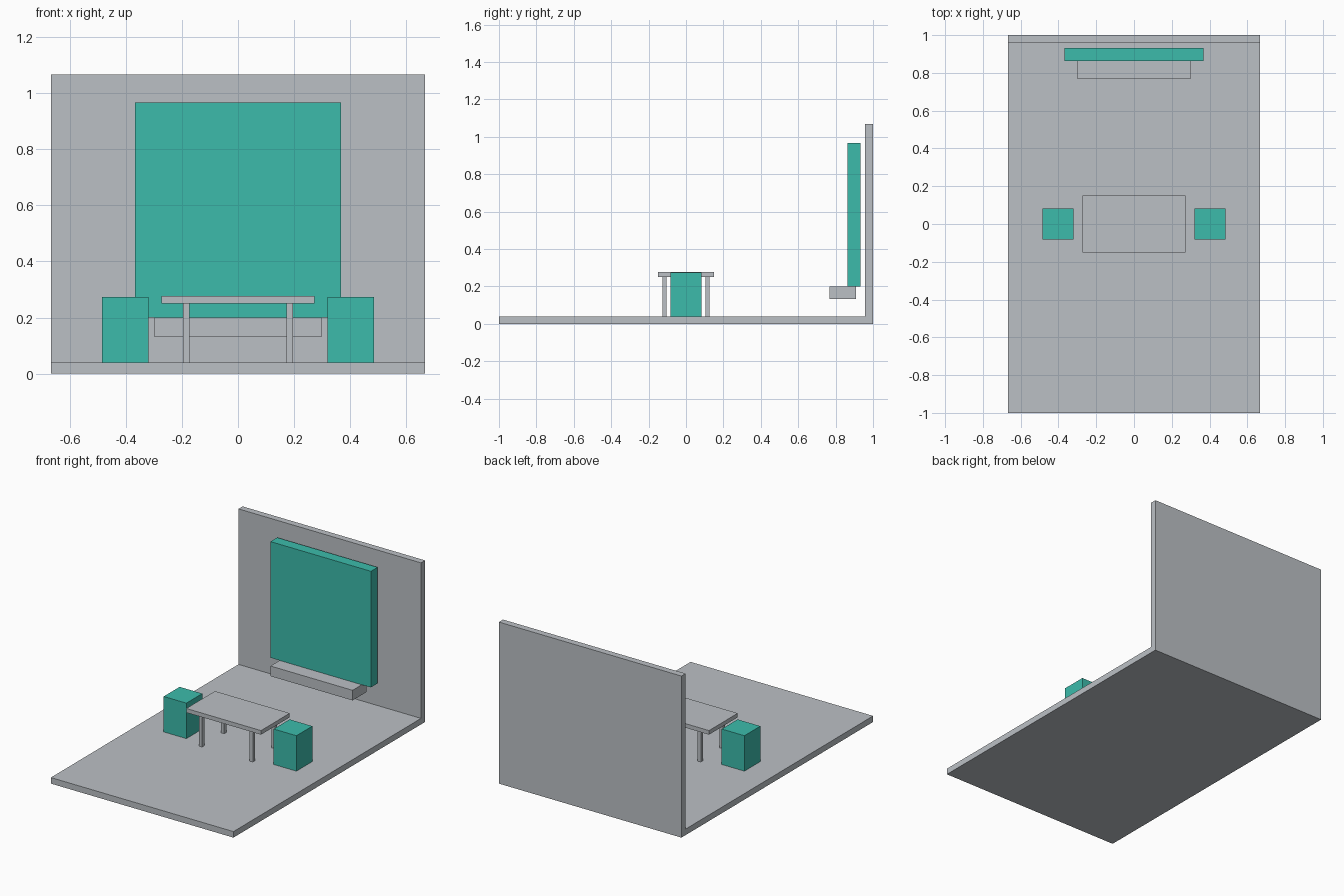
import bpy
import bmesh

if "Cube" in bpy.data.objects:
    bpy.data.objects.remove(bpy.data.objects["Cube"])


def material(name, rgb):
    m = bpy.data.materials.new(name)
    m.diffuse_color = (*rgb, 1.0)
    m.use_nodes = True
    m.node_tree.nodes["Principled BSDF"].inputs["Base Color"].default_value = m.diffuse_color
    return m


GREY = material("light grey", (0.50, 0.53, 0.56))
TEAL = material("teal", (0.045, 0.50, 0.41))


def prism(name, profile, x0, x1, mat):
    """Extrude a (y, z) profile along x."""
    bm = bmesh.new()
    face = bm.faces.new([bm.verts.new((x0, y, z)) for y, z in profile])
    ext = bmesh.ops.extrude_face_region(bm, geom=[face])["geom"]
    verts = [v for v in ext if isinstance(v, bmesh.types.BMVert)]
    bmesh.ops.translate(bm, verts=verts, vec=(x1 - x0, 0, 0))
    bmesh.ops.recalc_face_normals(bm, faces=bm.faces[:])
    mesh = bpy.data.meshes.new(name)
    bm.to_mesh(mesh)
    bm.free()
    mesh.materials.append(mat)
    obj = bpy.data.objects.new(name, mesh)
    bpy.context.collection.objects.link(obj)
    return obj


def box(name, x, y, z, mat):
    """Box from (min, max) ranges on each axis."""
    profile = [(y[0], z[0]), (y[1], z[0]), (y[1], z[1]), (y[0], z[1])]
    return prism(name, profile, x[0], x[1], mat)


FLOOR = 0.04

# Floor and back wall as one L-shaped shell
prism("floor_and_back_wall",
      [(-1, 0), (1, 0), (1, 1.067), (0.957, 1.067), (0.957, FLOOR), (-1, FLOOR)],
      -0.667, 0.667, GREY)

# Panel in front of the wall, on its shelf
box("wall_panel", (-0.367, 0.367), (0.863, 0.933), (0.20, 0.967), TEAL)
box("shelf", (-0.30, 0.30), (0.767, 0.91), (0.133, 0.20), GREY)

# Table
box("table_top", (-0.273, 0.273), (-0.15, 0.15), (0.25, 0.277), GREY)
for sx, side in ((-1, "left"), (1, "right")):
    for sy, end in ((-1, "front"), (1, "back")):
        cx, cy, h = sx * 0.185, sy * 0.115, 0.0115
        box(f"table_leg_{end}_{side}", (cx - h, cx + h), (cy - h, cy + h),
            (FLOOR, 0.25), GREY)
    # Block stool at each end of the table
    cx = sx * 0.402
    box(f"stool_{side}", (cx - 0.083, cx + 0.083), (-0.083, 0.083),
        (FLOOR, 0.274), TEAL)
